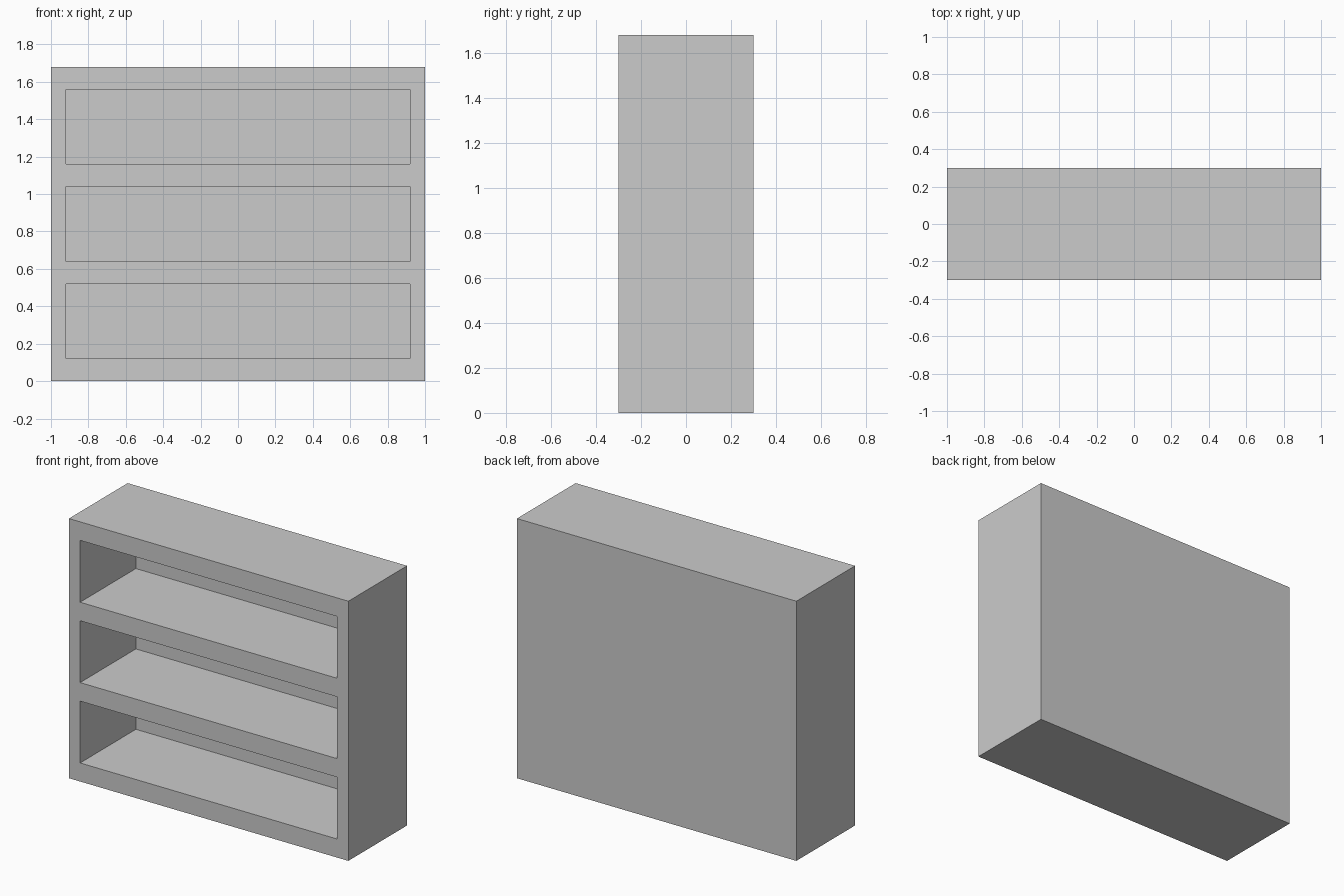
import bpy
import bmesh

if "Cube" in bpy.data.objects:
    bpy.data.objects.remove(bpy.data.objects["Cube"], do_unlink=True)

HALF_WIDTH, HALF_DEPTH, HEIGHT = 1.0, 0.3, 1.68
SIDE = 0.08             # side board thickness
BOARD = 0.12            # shelf, top and bottom thickness
OPENING = 0.40          # clear height of each compartment
POCKET_DEPTH = 0.57     # leaves a thin back panel
SHELVES = 3

# Plain grey finish
grey = bpy.data.materials.new("plain_grey")
grey.use_nodes = True
colour = (0.6, 0.6, 0.6, 1)
grey.diffuse_color = colour
grey.node_tree.nodes["Principled BSDF"].inputs["Base Color"].default_value = colour

# Grid lines of the front: side boards across, boards and openings up
xs = [-HALF_WIDTH, -HALF_WIDTH + SIDE, HALF_WIDTH - SIDE, HALF_WIDTH]
zs = [0.0]
for _ in range(SHELVES):
    zs += [zs[-1] + BOARD, zs[-1] + BOARD + OPENING]
zs.append(HEIGHT)

# Front face grid
bm = bmesh.new()
grid = [[bm.verts.new((x, -HALF_DEPTH, z)) for x in xs] for z in zs]
openings = []
for row in range(len(zs) - 1):
    for col in range(len(xs) - 1):
        face = bm.faces.new((grid[row][col], grid[row][col + 1],
                             grid[row + 1][col + 1], grid[row + 1][col]))
        if col == 1 and row % 2 == 1:
            openings.append(face)

# Outer case: sweep the rim to the back and close it with one panel
rim = [e for e in bm.edges if e.is_boundary]
swept = bmesh.ops.extrude_edge_only(bm, edges=rim)["geom"]
back_verts = [g for g in swept if isinstance(g, bmesh.types.BMVert)]
bmesh.ops.translate(bm, verts=back_verts, vec=(0, 2 * HALF_DEPTH, 0))
bmesh.ops.contextual_create(bm, geom=[e for e in bm.edges if e.is_boundary])

# Compartments: push each opening back into the case
for face in openings:
    pushed = bmesh.ops.extrude_discrete_faces(bm, faces=[face])["faces"][0]
    bmesh.ops.translate(bm, verts=pushed.verts, vec=(0, POCKET_DEPTH, 0))

bmesh.ops.recalc_face_normals(bm, faces=bm.faces)
mesh = bpy.data.meshes.new("bookcase")
bm.to_mesh(mesh)
bm.free()
mesh.materials.append(grey)
bookcase = bpy.data.objects.new("bookcase", mesh)
bpy.context.collection.objects.link(bookcase)
